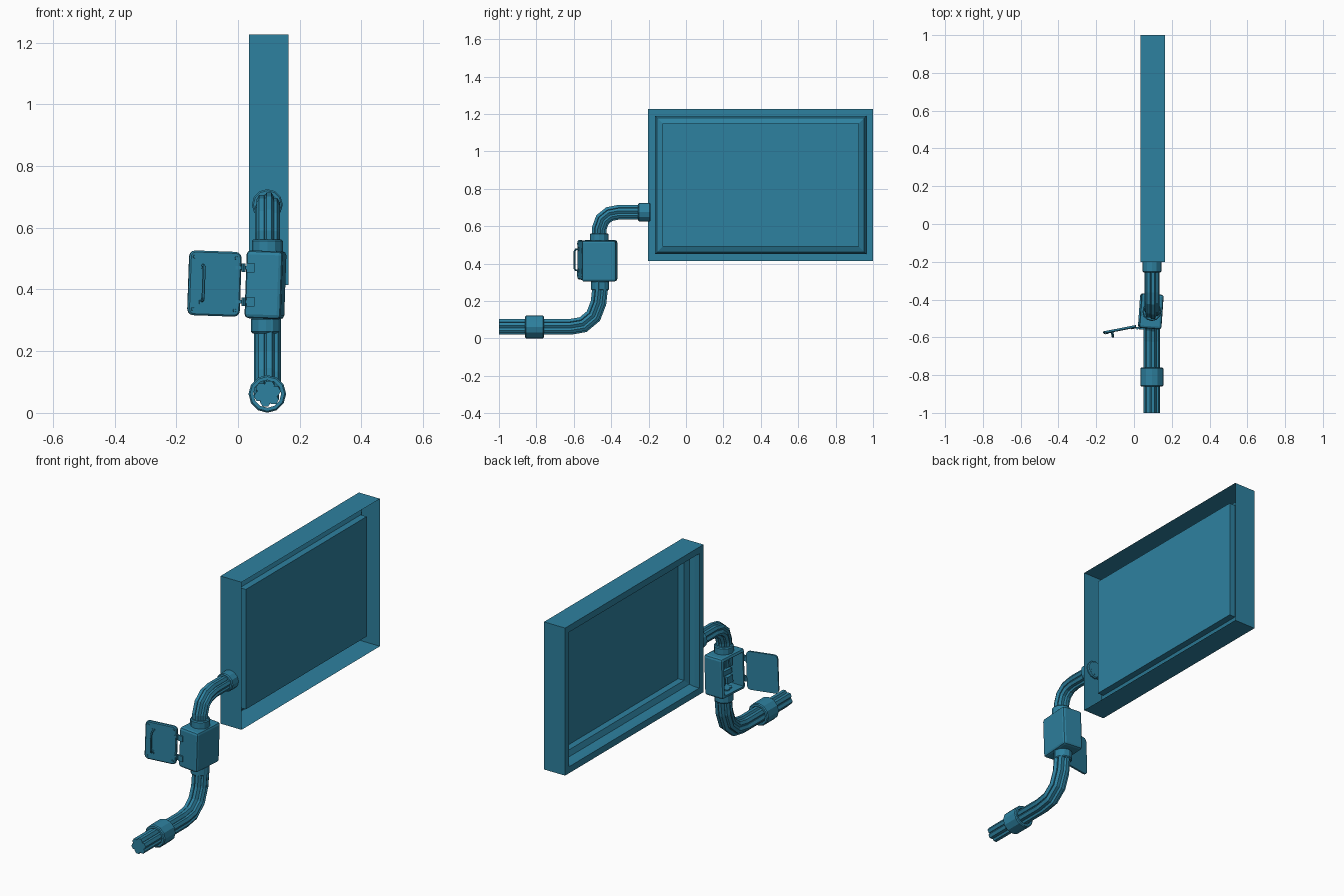
import bpy, bmesh, math
from mathutils import Vector, Matrix

if "Cube" in bpy.data.objects:
    bpy.data.objects.remove(bpy.data.objects["Cube"])

CX = 0.095  # shared centre line of cable and screen
TEAL = bpy.data.materials.new("teal")
TEAL.diffuse_color = (.027, .22, .35, 1)
TEAL.use_nodes = True
TEAL.node_tree.nodes["Principled BSDF"].inputs["Base Color"].default_value = TEAL.diffuse_color


def finish(name, bm, loc=(0, 0, 0), rot=(0, 0, 0), normals=True):
    if normals:
        bmesh.ops.recalc_face_normals(bm, faces=bm.faces)
    me = bpy.data.meshes.new(name)
    bm.to_mesh(me)
    bm.free()
    me.materials.append(TEAL)
    ob = bpy.data.objects.new(name, me)
    ob.location, ob.rotation_euler = loc, rot
    bpy.context.collection.objects.link(ob)
    return ob


def add_box(bm, c, s):
    m = Matrix.Translation(c) @ Matrix.Diagonal((*s, 1))
    return bmesh.ops.create_cube(bm, size=1, matrix=m)["verts"]


def join_loops(bm, loops, closed=False):
    n = len(loops[0])
    pairs = list(zip(loops, loops[1:] + loops[:1])) if closed else list(zip(loops, loops[1:]))
    for a, b in pairs:
        for i in range(n):
            j = (i + 1) % n
            bm.faces.new((a[i], a[j], b[j], b[i]))


def sweep(bm, path, r, off=(0, 0), sides=6):
    """Tube along a (y, z) path, shifted sideways by off, mitred at bends."""
    pts = [Vector((0, y, z)) for y, z in path]
    loops = []
    for i, p in enumerate(pts):
        d1 = (p - pts[i - 1]).normalized() if i else (pts[1] - p).normalized()
        d2 = (pts[i + 1] - p).normalized() if i < len(pts) - 1 else d1
        t = (d1 + d2).normalized()
        up = Vector((0, -t.z, t.y)) / max(t.dot(d1), 0.5)
        ring = []
        for k in range(sides):
            a = 2 * math.pi * k / sides
            u, v = off[0] + r * math.cos(a), off[1] + r * math.sin(a)
            ring.append(bm.verts.new(p + Vector((CX + u, 0, 0)) + up * v))
        loops.append(ring)
    join_loops(bm, loops)
    bm.faces.new(loops[0])
    bm.faces.new(loops[-1])


def bundle(name, path, spread, r):
    bm = bmesh.new()
    sweep(bm, path, r)
    for k in range(6):
        a = math.pi / 3 * k + 0.3
        sweep(bm, path, r, (spread * math.cos(a), spread * math.sin(a)))
    finish(name, bm)


def collar(name, loc, r_out, r_in, length, along_y):
    """Twelve-sided sleeve with chamfered rims."""
    bm = bmesh.new()
    h, c = length / 2, 0.005
    prof = [(r_in, -h), (r_out - c, -h), (r_out, -h + c), (r_out, h - c), (r_out - c, h), (r_in, h)]
    loops = [[bm.verts.new((r * math.cos(k * math.pi / 6), r * math.sin(k * math.pi / 6), z))
              for k in range(12)] for r, z in prof]
    join_loops(bm, loops, True)
    finish(name, bm, loc, (math.pi / 2 if along_y else 0, 0, 0))


# Screen: thin shell, open on +x, stepped recess with panel seen from -x
bm = bmesh.new()
loops = []
for inset, x in [(0, .163), (0, .035), (.036, .035), (.036, .065), (.047, .088), (.076, .1), (.076, .136)]:
    y0, y1, z0, z1 = -.202 + inset, 1 - inset, .415 + inset, 1.226 - inset
    loops.append([bm.verts.new((x, y, z)) for y, z in [(y0, z0), (y1, z0), (y1, z1), (y0, z1)]])
join_loops(bm, loops)
bm.faces.new(loops[-1])
finish("screen_frame", bm)

# Cable bundles below and above the junction box
bundle("lower_cables", [(-1, .062), (-.62, .062), (-.55, .074), (-.495, .12), (-.468, .19), (-.46, .26), (-.46, .33)],
       .0275, .0175)
bundle("upper_cables", [(-.465, .5), (-.465, .585), (-.447, .635), (-.41, .665), (-.36, .675), (-.19, .675)],
       .025, .0165)

# Sleeves
collar("cable_clamp", (CX, -.81, .0615), .061, .045, .1, True)
collar("box_lower_collar", (.09, -.459, .283), .048, .036, .05, False)
collar("box_upper_collar", (.095, -.464, .54), .05, .034, .045, False)
collar("screen_collar", (CX, -.223, .675), .05, .034, .065, True)

# Junction box: chamfered shell, hollowed from the -x side
BOX_LOC, BOX_ROT = (.089, -.462, .415), (0, math.radians(2), math.radians(-4))
bm = bmesh.new()
add_box(bm, (0, 0, 0), (.118, .184, .22))
bmesh.ops.bevel(bm, geom=list(bm.edges), offset=.013, segments=2, profile=.5, affect='EDGES')
bm.normal_update()
face = max((f for f in bm.faces if f.normal.x < -.99), key=lambda f: f.calc_area())
bmesh.ops.inset_individual(bm, faces=[face], thickness=.006, depth=0)
bmesh.ops.inset_individual(bm, faces=[face], thickness=.002, depth=-.085)
finish("junction_box", bm, BOX_LOC, BOX_ROT, False)

# Fuse blocks inside the box
bm = bmesh.new()
add_box(bm, (.026, 0, 0), (.012, .125, .16))
for k in range(4):
    add_box(bm, (.008, -.045 + .03 * k, .045), (.03, .022, .06))
add_box(bm, (.01, 0, -.012), (.024, .115, .025))
for k in range(2):
    add_box(bm, (.006, -.03 + .06 * k, -.052), (.034, .045, .038))
finish("fuse_blocks", bm, BOX_LOC, BOX_ROT)

# Open door: rounded slab with raised front, bolts and handle on the -y side
DOOR_LOC, DOOR_ROT = (.01, -.54, .416), (0, math.radians(2), math.radians(11))
bm = bmesh.new()
add_box(bm, (-.088, 0, 0), (.172, .01, .21))
edges = [e for e in bm.edges if abs((e.verts[0].co - e.verts[1].co).y) > .005]
bmesh.ops.bevel(bm, geom=edges, offset=.02, segments=3, profile=.5, affect='EDGES')
bm.normal_update()
front = min(bm.faces, key=lambda f: f.normal.y)
bmesh.ops.inset_individual(bm, faces=[front], thickness=.005, depth=.004)
finish("door", bm, DOOR_LOC, DOOR_ROT, False)

bm = bmesh.new()
for x in (-.158, -.02):
    for z in (-.085, .085):
        m = Matrix.Translation((x, -.01, z)) @ Matrix.Rotation(math.pi / 2, 4, 'X')
        bmesh.ops.create_cone(bm, cap_ends=True, segments=8, radius1=.006, radius2=.005, depth=.005, matrix=m)
finish("door_bolts", bm, DOOR_LOC, DOOR_ROT)

bm = bmesh.new()
sweep(bm, [(-.006, -.058), (-.026, -.055), (-.032, -.045), (-.032, .045), (-.026, .055), (-.006, .058)], .005)
for z in (-.058, .058):
    add_box(bm, (CX, -.009, z), (.016, .006, .02))
bmesh.ops.translate(bm, verts=bm.verts, vec=(-.13 - CX, 0, 0))
finish("door_handle", bm, DOOR_LOC, DOOR_ROT)

# Hinges: leaf on the box, knuckle and arm to the door
for name, z in (("lower_hinge", .36), ("upper_hinge", .47)):
    bm = bmesh.new()
    add_box(bm, (.04, -.554, z), (.026, .008, .03))
    add_box(bm, (.012, -.55, z), (.04, .007, .012))
    m = Matrix.Translation((.018, -.552, z))
    bmesh.ops.create_cone(bm, cap_ends=True, segments=8, radius1=.007, radius2=.007, depth=.028, matrix=m)
    finish(name, bm)
